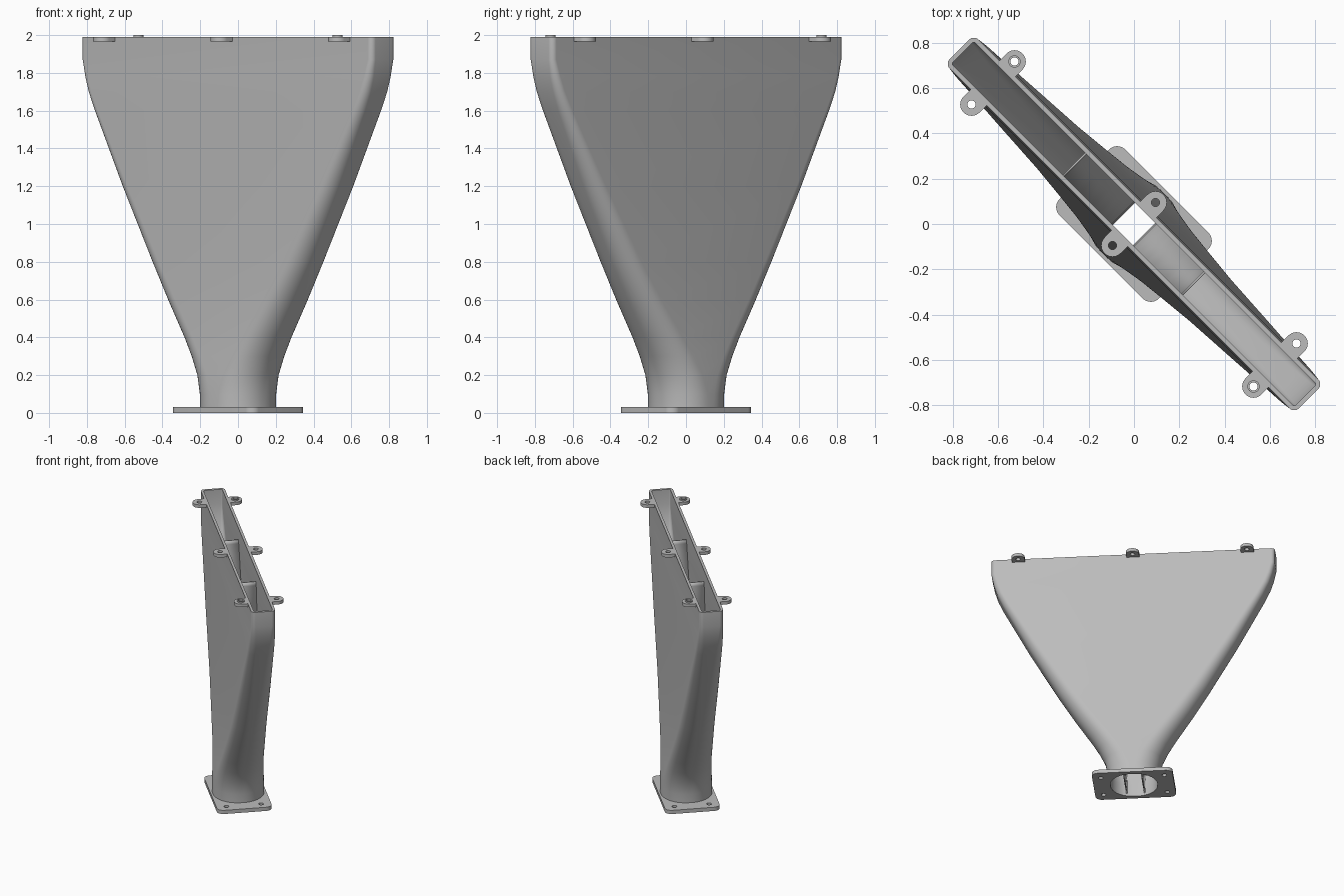
import bpy, bmesh
from math import radians, sin, cos, pi, sqrt

cube = bpy.data.objects.get("Cube")
if cube:
    bpy.data.objects.remove(cube)

grey = bpy.data.materials.new("light_grey")
grey.use_nodes = True
grey.diffuse_color = (0.5, 0.5, 0.5, 1)
grey.node_tree.nodes["Principled BSDF"].inputs["Base Color"].default_value = (0.5, 0.5, 0.5, 1)

TURN = radians(-45)   # the slot lies on the diagonal
WALL = 0.02
TOP = 1.99


def add(name, mesh, z=0, smooth=30):
    """Link a mesh as a turned object with the grey material."""
    obj = bpy.data.objects.new(name, mesh)
    mesh.materials.clear()
    mesh.materials.append(grey)
    bpy.context.collection.objects.link(obj)
    obj.location.z = z
    obj.rotation_euler.z = TURN
    bpy.ops.object.select_all(action='DESELECT')
    obj.select_set(True)
    bpy.context.view_layer.objects.active = obj
    bpy.ops.object.shade_smooth_by_angle(angle=radians(smooth))
    return obj


def rounded(u, v, r, steps=12):
    """Rounded rectangle with half sizes u, v and corner radius r."""
    pts = []
    for quarter, (sx, sy) in enumerate([(1, 1), (-1, 1), (-1, -1), (1, -1)]):
        for i in range(steps + 1):
            a = (quarter + i / steps) * pi / 2
            pts.append((sx * (u - r) + r * cos(a), sy * (v - r) + r * sin(a)))
    return pts


def circle(x, y, r, n=32):
    return [(x + r * cos(2 * pi * i / n), y + r * sin(2 * pi * i / n)) for i in range(n)]


def plate(name, outlines, z0, z1):
    """Flat plate: the first outline is the edge, the others are holes."""
    curve = bpy.data.curves.new(name, 'CURVE')
    curve.dimensions = '2D'
    curve.fill_mode = 'BOTH'
    curve.extrude = (z1 - z0) / 2
    for pts in outlines:
        spline = curve.splines.new('POLY')
        spline.points.add(len(pts) - 1)
        for p, (x, y) in zip(spline.points, pts):
            p.co = (x, y, 0, 1)
        spline.use_cyclic_u = True
    temp = bpy.data.objects.new(name + "_outline", curve)
    mesh = bpy.data.meshes.new_from_object(temp)
    bpy.data.objects.remove(temp)
    bm = bmesh.new()
    bm.from_mesh(mesh)
    bmesh.ops.remove_doubles(bm, verts=bm.verts, dist=0.0001)
    bmesh.ops.recalc_face_normals(bm, faces=bm.faces)
    bm.to_mesh(mesh)
    bm.free()
    return add(name, mesh, (z0 + z1) / 2)


# Duct sections: height, half extent across the diagonal, half depth, corner radius
sections = []
for z, x, v, r in [
        (0.0, .2, .19, .185), (.1, .202, .188, .178), (.2, .215, .18, .165),
        (.3, .245, .169, .152), (.4, .283, .158, .142), (.6, .37, .143, .126),
        (.8, .452, .13, .112), (1.2, .61, .115, .085), (1.6, .757, .1, .055),
        (1.7, .79, .097, .046), (1.78, .808, .094, .04), (1.87, .822, .09, .03),
        (TOP, .822, .09, .03)]:
    u = (x - r) * sqrt(2) + 2 * r - v
    sections.append((z, u, v, r))

# Hollow duct: outer skin up, rim, inner skin down, closed into a loop
bm = bmesh.new()
loops = [(z, rounded(u, v, r)) for z, u, v, r in sections]
loops += [(z, rounded(u - WALL, v - WALL, r - WALL)) for z, u, v, r in reversed(sections)]
rings = [[bm.verts.new((x, y, z)) for x, y in pts] for z, pts in loops]
for a, b in zip(rings, rings[1:] + rings[:1]):
    for i in range(len(a)):
        j = (i + 1) % len(a)
        bm.faces.new((a[i], a[j], b[j], b[i]))
bmesh.ops.recalc_face_normals(bm, faces=bm.faces)
mesh = bpy.data.meshes.new("duct")
bm.to_mesh(mesh)
bm.free()
add("duct", mesh)

# Two inner vanes that split the flow into thirds
for side, name in ((1, "left_vane"), (-1, "right_vane")):
    bm = bmesh.new()
    rows = []
    for z, u, v, r in sections:
        z = min(max(z, 0.02), 1.9)
        rows.append([bm.verts.new((side * u * 0.34, s * (v - 0.012), z)) for s in (-1, 1)])
    for a, b in zip(rows, rows[1:]):
        bm.faces.new((a[0], a[1], b[1], b[0]))
    mesh = bpy.data.meshes.new(name)
    bm.to_mesh(mesh)
    bm.free()
    vane = add(name, mesh)
    solid = vane.modifiers.new("thickness", 'SOLIDIFY')
    solid.thickness = 0.01
    solid.offset = 0

# Base flange with the duct opening and four bolt holes
u, v, r = sections[0][1:]
holes = [circle(sx * 0.245, sy * 0.13, 0.018) for sx in (-1, 1) for sy in (-1, 1)]
plate("base_flange", [rounded(0.31, 0.205, 0.05),
                      rounded(u - WALL, v - WALL, r - WALL)] + holes, 0, 0.03)

# Screw tabs along both long edges of the rim
for u, place in ((-0.88, "right"), (0, "middle"), (0.88, "left")):
    for s, edge in ((1, "back"), (-1, "front")):
        tip = [(u + 0.05 * cos(pi * i / 20), s * (0.134 + 0.05 * sin(pi * i / 20)))
               for i in range(21)]
        edge_pts = [(u - 0.05, s * 0.08), (u + 0.05, s * 0.08)]
        plate(f"{edge}_{place}_tab", [tip + edge_pts, circle(u, s * 0.134, 0.018)], 1.965, TOP)
        # Raised locating collars on two opposite tabs
        if u * s < 0:
            plate(f"{edge}_{place}_collar",
                  [circle(u, s * 0.134, 0.027), circle(u, s * 0.134, 0.018)], 1.98, 2.0)
